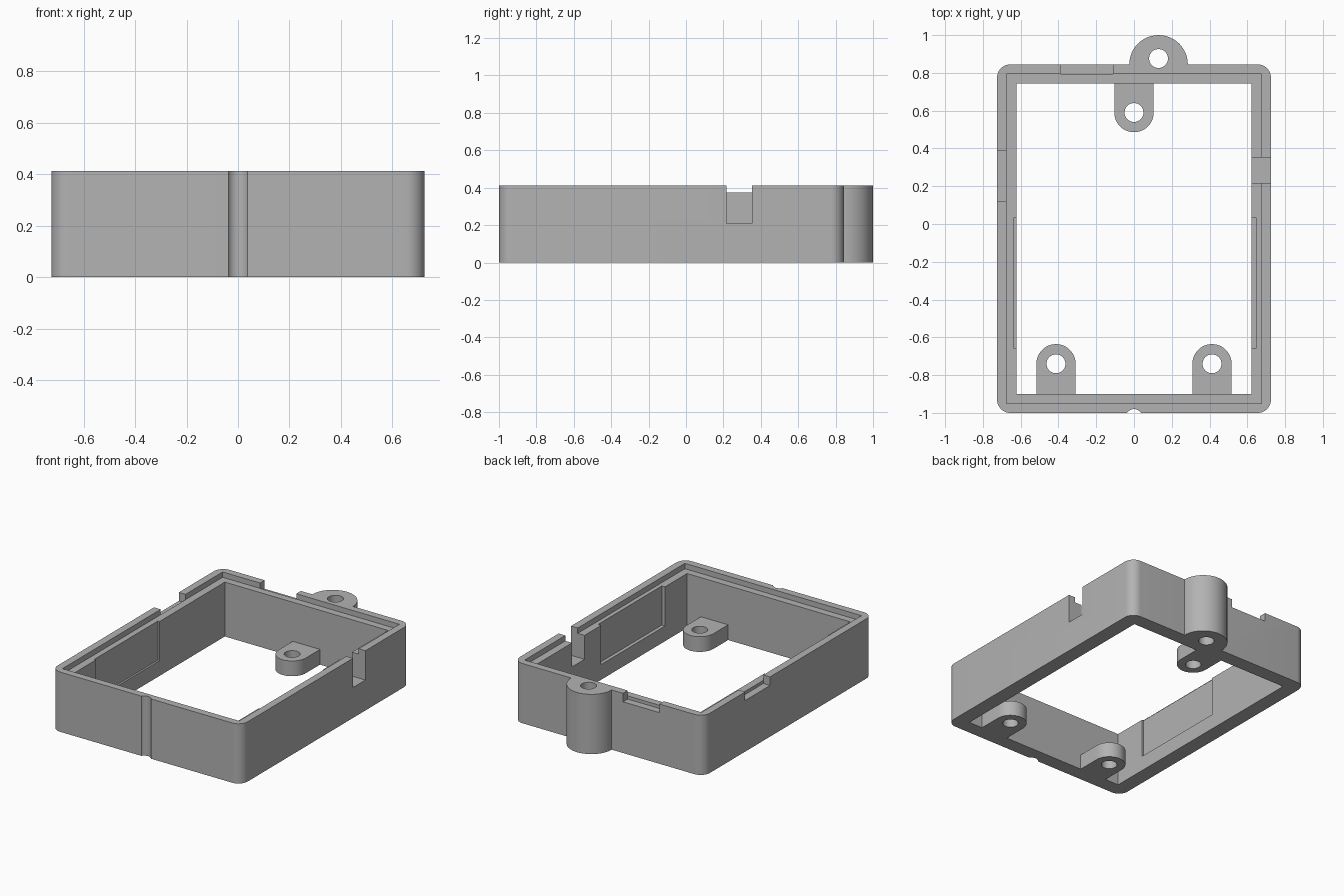
import bpy
import bmesh
from math import sin, cos, pi

if "Cube" in bpy.data.objects:
    bpy.data.objects.remove(bpy.data.objects["Cube"], do_unlink=True)

H = 0.412          # wall height
LEDGE = 0.375      # rebate floor height
TAB_H = 0.105      # screw tab height
HOLE_R = 0.05

grey = bpy.data.materials.new("plain grey")
grey.use_nodes = True
colour = (0.45, 0.45, 0.45, 1)
grey.diffuse_color = colour
grey.node_tree.nodes["Principled BSDF"].inputs["Base Color"].default_value = colour


def arc(cx, cy, r, a0, a1, n):
    return [(cx + r * cos(a0 + (a1 - a0) * i / n), cy + r * sin(a0 + (a1 - a0) * i / n))
            for i in range(n + 1)]


def circle(cx, cy, r):
    return arc(cx, cy, r, 0, 2 * pi, 48)[:-1]


def rect(x0, x1, y0, y1):
    return [(x0, y0), (x1, y0), (x1, y1), (x0, y1)]


def prism(name, outline, z0, z1):
    """Extrude a counter-clockwise outline from z0 to z1."""
    bm = bmesh.new()
    face = bm.faces.new([bm.verts.new((x, y, z0)) for x, y in outline])
    top = bmesh.ops.extrude_face_region(bm, geom=[face])["geom"]
    bmesh.ops.translate(bm, vec=(0, 0, z1 - z0),
                        verts=[g for g in top if isinstance(g, bmesh.types.BMVert)])
    bmesh.ops.recalc_face_normals(bm, faces=bm.faces)
    mesh = bpy.data.meshes.new(name)
    bm.to_mesh(mesh)
    bm.free()
    mesh.materials.append(grey)
    obj = bpy.data.objects.new(name, mesh)
    bpy.context.collection.objects.link(obj)
    return obj


def select(obj):
    bpy.ops.object.select_all(action='DESELECT')
    obj.select_set(True)
    bpy.context.view_layer.objects.active = obj


def combine(obj, outline, z0, z1, operation='DIFFERENCE'):
    tool = prism("tool", outline, z0, z1)
    tool.hide_render = True
    mod = obj.modifiers.new("combine", 'BOOLEAN')
    mod.object, mod.operation, mod.solver = tool, operation, 'EXACT'
    select(obj)
    bpy.ops.object.modifier_apply(modifier=mod.name)
    bpy.data.objects.remove(tool, do_unlink=True)


def finish(obj):
    select(obj)
    bpy.ops.object.shade_smooth_by_angle(angle=pi / 6)


# Outer block with rounded vertical corners
X, Y0, Y1, R = 0.725, -1.0, 0.845, 0.07
corners = [(X - R, Y0 + R, -pi / 2), (X - R, Y1 - R, 0),
           (-X + R, Y1 - R, pi / 2), (-X + R, Y0 + R, pi)]
outline = [p for cx, cy, a in corners for p in arc(cx, cy, R, a, a + pi / 2, 10)]
frame = prism("frame", outline, 0, H)

# Round boss on the back wall
BX = 0.13
combine(frame, circle(BX, Y1, 0.155), 0, H, 'UNION')

# Open middle and the rebate round the top
combine(frame, rect(-0.622, 0.622, -0.9, 0.745), -0.1, H + 0.1)
combine(frame, rect(-0.674, 0.674, -0.95, 0.795), LEDGE, H + 0.1)

# Boss hole and shallow groove down the front
combine(frame, circle(BX, 0.876, HOLE_R), -0.1, H + 0.1)
combine(frame, circle(0, -1.024, 0.044), -0.1, H + 0.1)

# Deep slot in the +x wall, lip notches in the -x and back walls
combine(frame, rect(0.5, 0.8, 0.217, 0.352), 0.21, H + 0.1)
combine(frame, rect(-0.8, -0.674, 0.12, 0.39), 0.353, H + 0.1)
combine(frame, rect(-0.388, -0.112, 0.795, 0.9), 0.353, H + 0.1)

# Shallow recesses inside the two side walls
combine(frame, rect(-0.635, -0.5, -0.66, 0.035), TAB_H, LEDGE + 0.01)
combine(frame, rect(0.5, 0.646, -0.66, 0.035), TAB_H, LEDGE + 0.01)
finish(frame)

# Screw tabs with rounded ends, standing on the floor plane
TAB_R = 0.104
for name, cx, cy, wall in (("back_tab", 0, 0.59, 0.745),
                           ("front_left_tab", 0.413, -0.74, -0.9),
                           ("front_right_tab", -0.413, -0.74, -0.9)):
    start = pi if wall > cy else 0
    tab_outline = arc(cx, cy, TAB_R, start, start + pi, 24)
    tab_outline += [(tab_outline[-1][0], wall), (tab_outline[0][0], wall)]
    tab = prism(name, tab_outline, 0, TAB_H)
    combine(tab, circle(cx, cy, HOLE_R), -0.1, TAB_H + 0.1)
    finish(tab)
